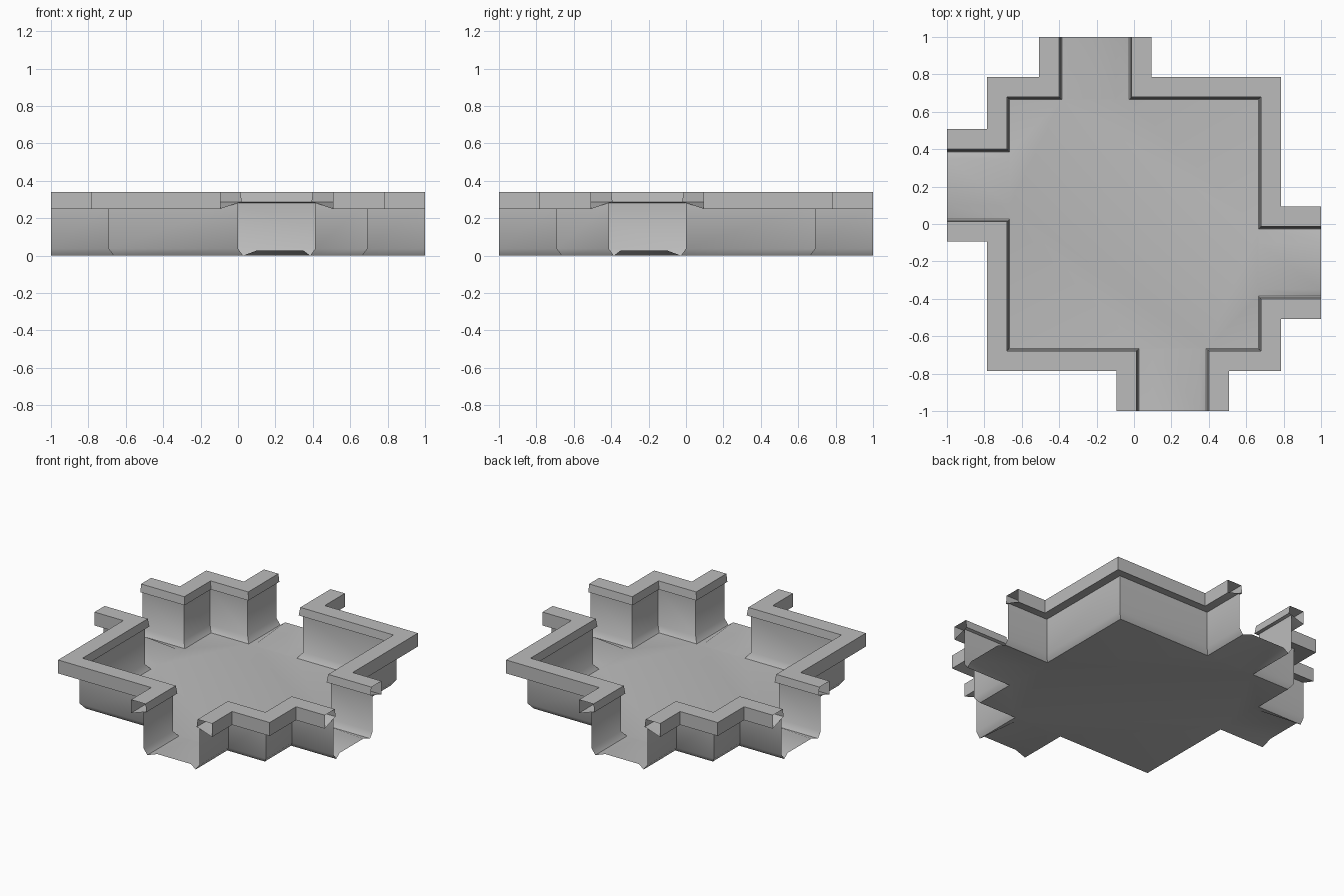
import bpy, bmesh, math
from mathutils import Vector

cube = bpy.data.objects.get("Cube")
if cube:
    bpy.data.objects.remove(cube)

stone = bpy.data.materials.new("plain_grey")
stone.use_nodes = True
GREY = (0.5, 0.5, 0.5, 1)
stone.diffuse_color = GREY
stone.node_tree.nodes["Principled BSDF"].inputs["Base Color"].default_value = GREY

W = 0.692        # half width of the room at the wall
A, B = 0.0, 0.413   # the two sides of each channel
FOOT = 0.027     # inset of the wall foot

# Wall runs, with the interior always on the right-hand side
near_run = [(A, -1), (A, -W), (-W, -W), (-W, A), (-1, A)]
far_run = [(1, -B), (W, -B), (W, -W), (B, -W), (B, -1)]
half_turn = lambda run: [(-x, -y) for x, y in run]
runs = {"front_right": near_run, "front_left": far_run,
        "back_left": half_turn(near_run), "back_right": half_turn(far_run)}

wall_profile = [(0, 0.282), (0, 0.037), (FOOT, 0)]
rim_profile = [(-0.094, 0.25), (-0.094, 0.34), (0.013, 0.34), (0.02, 0.287), (0, 0.282)]


def offset(run, d):
    """Shift a right-angled path sideways with mitred corners."""
    pts = [Vector(p) for p in run]
    sides = []
    for p, q in zip(pts, pts[1:]):
        t = (q - p).normalized()
        sides.append(Vector((t.y, -t.x)))
    result = [pts[0] + sides[0] * d]
    for p, s, t in zip(pts[1:], sides, sides[1:]):
        result.append(p + (s + t) * d)
    return result + [pts[-1] + sides[-1] * d]


def sweep(bm, run, profile, closed=False):
    rows = [[bm.verts.new((p.x, p.y, z)) for p in offset(run, d)] for d, z in profile]
    pairs = list(zip(rows, rows[1:]))
    if closed:
        pairs.append((rows[-1], rows[0]))
    for r, s in pairs:
        for i in range(len(run) - 1):
            bm.faces.new((r[i], s[i], s[i + 1], r[i + 1]))


def finish(bm, name):
    mesh = bpy.data.meshes.new(name)
    bm.to_mesh(mesh)
    bm.free()
    mesh.materials.append(stone)
    mesh.shade_smooth()
    mesh.set_sharp_from_angle(angle=math.radians(40))
    obj = bpy.data.objects.new(name, mesh)
    bpy.context.collection.objects.link(obj)


# Hollow rims, open at the channel ends
for name, run in runs.items():
    bm = bmesh.new()
    sweep(bm, run, rim_profile, closed=True)
    finish(bm, name + "_rim")

# Thin walls with a chamfered foot
bm = bmesh.new()
for run in runs.values():
    sweep(bm, run, wall_profile)

# Channel floors, arched at the open ends
floor_faces = []
inner = W - FOOT
outline = [Vector((x, y, 0)) for x in (-inner, inner) for y in (-inner, inner)]
across = [(A + FOOT, 0), (0.1, 0.027), (0.35, 0.027), (B - FOOT, 0)]
places = [lambda u, v: (u, -v), lambda u, v: (-v, u),
          lambda u, v: (-u, v), lambda u, v: (v, -u)]
for place in places:
    start = [Vector((*place(u, inner), 0)) for u, h in across]
    end = [Vector((*place(u, 1), h)) for u, h in across]
    outline += start
    for i in range(len(across) - 1):
        corners = (start[i], start[i + 1], end[i + 1], end[i])
        floor_faces.append(bm.faces.new([bm.verts.new(c) for c in corners]))

# Room floor
outline.sort(key=lambda p: math.atan2(p.y, p.x))
floor_faces.append(bm.faces.new([bm.verts.new(p) for p in outline]))
for f in floor_faces:
    f.normal_update()
    if f.normal.z < 0:
        f.normal_flip()
bmesh.ops.remove_doubles(bm, verts=bm.verts, dist=0.0005)
finish(bm, "basin_walls_and_floor")
